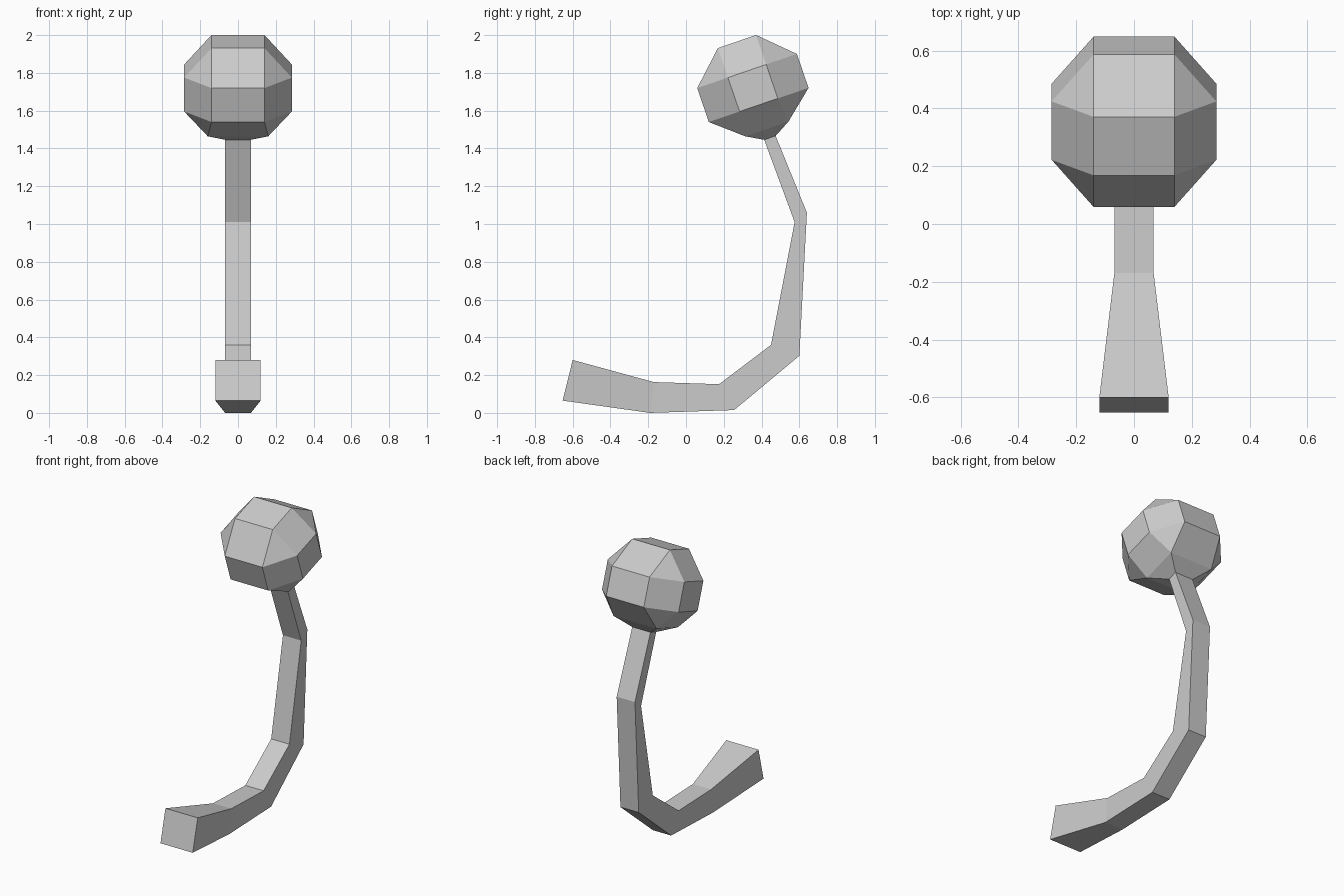
import bpy, bmesh
from mathutils import Vector

if "Cube" in bpy.data.objects:
    bpy.data.objects.remove(bpy.data.objects["Cube"])


def finish(bm, name):
    bmesh.ops.recalc_face_normals(bm, faces=bm.faces[:])
    mesh = bpy.data.meshes.new(name)
    bm.to_mesh(mesh)
    bm.free()
    obj = bpy.data.objects.new(name, mesh)
    bpy.context.collection.objects.link(obj)
    return obj


# Head: faceted ball in tilted local axes (u = backward, v = up)
centre = Vector((0, 0.354, 1.72))
u_axis = Vector((0, 0.946, 0.324))
v_axis = Vector((0, -0.324, 0.946))


def head_point(x, u, v):
    return centre + Vector((x, 0, 0)) + u_axis * u + v_axis * v


bm = bmesh.new()
rings = [(0.14, 0.107, 0.26),
         (0.14, 0.279, 0.095), (0.285, 0.107, 0.095),
         (0.14, 0.279, -0.095), (0.285, 0.107, -0.095),
         (0.16, 0.121, -0.229), (0.068, 0.032, -0.279)]
for x, u, v in rings:
    for sx in (-1, 1):
        for su in (-1, 1):
            bm.verts.new(head_point(sx * x, su * u, v))
bmesh.ops.convex_hull(bm, input=bm.verts[:])
bmesh.ops.dissolve_limit(bm, angle_limit=0.02, verts=bm.verts[:], edges=bm.edges[:])
# Open the neck where the stem continues
bm.normal_update()
neck = min(bm.faces, key=lambda f: f.normal.dot(v_axis))
bmesh.ops.delete(bm, geom=[neck], context='FACES_ONLY')
finish(bm, "faceted_head")

# Curved stem: (half width, inner y/z, outer y/z) from flared foot to neck
a, b = head_point(0, -0.032, -0.279), head_point(0, 0.032, -0.279)
sections = [(0.12, (-0.60, 0.28), (-0.653, 0.065)),
            (0.068, (-0.17, 0.163), (-0.19, 0.0)),
            (0.068, (0.175, 0.152), (0.255, 0.015)),
            (0.068, (0.45, 0.36), (0.60, 0.302)),
            (0.068, (0.575, 1.01), (0.64, 1.06)),
            (0.068, (a.y, a.z), (b.y, b.z))]
bm = bmesh.new()
loops = []
for w, (iy, iz), (oy, oz) in sections:
    loops.append([bm.verts.new(p) for p in
                  ((-w, iy, iz), (w, iy, iz), (w, oy, oz), (-w, oy, oz))])
for lo, hi in zip(loops, loops[1:]):
    for i in range(4):
        j = (i + 1) % 4
        bm.faces.new((lo[i], lo[j], hi[j], hi[i]))
bm.faces.new(loops[0][::-1])
finish(bm, "curved_stem")
